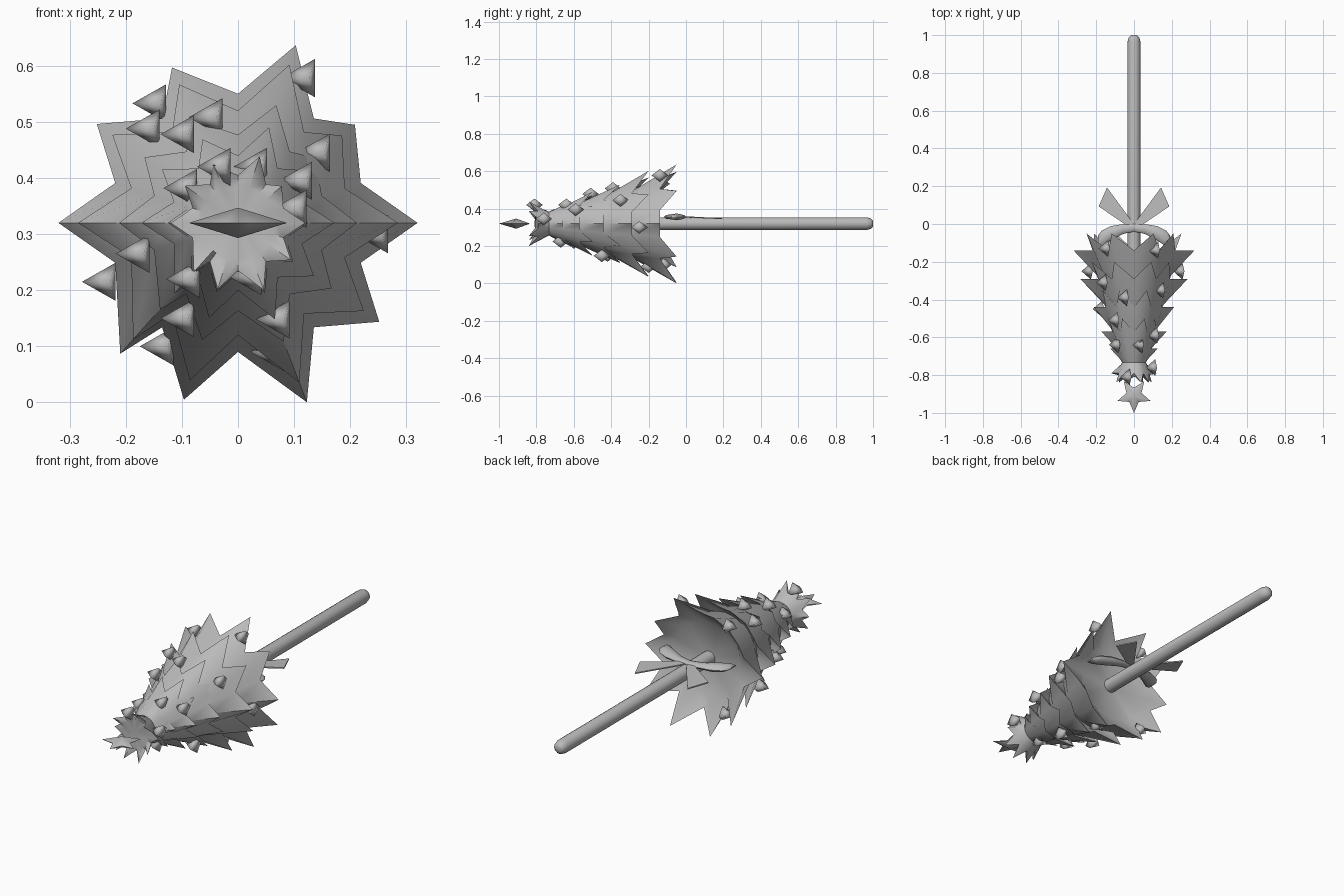
import bpy, bmesh, math
from mathutils import Vector

cube = bpy.data.objects.get("Cube")
if cube:
    bpy.data.objects.remove(cube, do_unlink=True)

AXIS_Z = 0.32
grey = bpy.data.materials.new("plain grey")
grey.use_nodes = True
grey.diffuse_color = (0.5, 0.5, 0.5, 1)
grey.node_tree.nodes["Principled BSDF"].inputs["Base Color"].default_value = (0.5, 0.5, 0.5, 1)


def finish(name, bm, smooth=35):
    bmesh.ops.recalc_face_normals(bm, faces=bm.faces)
    mesh = bpy.data.meshes.new(name)
    bm.to_mesh(mesh)
    bm.free()
    obj = bpy.data.objects.new(name, mesh)
    bpy.context.collection.objects.link(obj)
    mesh.materials.append(grey)
    bpy.ops.object.select_all(action='DESELECT')
    obj.select_set(True)
    bpy.context.view_layer.objects.active = obj
    bpy.ops.object.shade_smooth_by_angle(angle=math.radians(smooth))


def loft(name, rings, smooth=35):
    """Skin a list of closed rings; a one-point ring becomes a tip."""
    bm = bmesh.new()
    loops = [[bm.verts.new(p) for p in ring] for ring in rings]
    for a, b in zip(loops, loops[1:]):
        n = max(len(a), len(b))
        for i in range(n):
            j = (i + 1) % n
            if len(a) == 1:
                bm.faces.new((a[0], b[i], b[j]))
            elif len(b) == 1:
                bm.faces.new((a[i], b[0], a[j]))
            else:
                bm.faces.new((a[i], b[i], b[j], a[j]))
    finish(name, bm, smooth)


def around(angle, r, y):
    return (r * math.cos(angle), y, AXIS_Z + r * math.sin(angle))


# Jagged branch tiers: uneven tips alternate with valleys, hollow underneath
TIPS = [(0, 1), (40, .85), (72, 1.04), (113, .94), (145, .96),
        (180, 1), (228, .98), (253, 1.03), (291, 1.07), (325, .96)]


def tier(name, y_front, r_front, y_back, r_valley, r_tip, droop, hollow):
    front, middle, rim, inner = [], [], [], []
    for i, (deg, reach) in enumerate(TIPS):
        tip, valley = math.radians(deg), math.radians(36 * i + 18)
        y_tip = y_back + (0 if deg in (0, 180) else droop)
        mid_r = r_front + (r_valley - r_front) * 0.62
        for a, r, y in ((tip, r_tip * reach, y_tip), (valley, r_valley, y_back)):
            front.append(around(a, r_front, y_front))
            middle.append(around(a, mid_r, (y_front + y_back) / 2))
            rim.append(around(a, r, y))
            inner.append(around(a, r_valley * 0.78, y_back - hollow * 0.75))
    loft(name, [[(0, y_front, AXIS_Z)], front, middle, rim, inner,
                [(0, y_back - hollow, AXIS_Z)]], 60)


tier("branch_tier_1", -0.42, 0.12, -0.14, 0.23, 0.32, 0.09, 0.04)
tier("branch_tier_2", -0.56, 0.09, -0.29, 0.2, 0.285, 0.09, 0.04)
tier("branch_tier_3", -0.66, 0.07, -0.44, 0.157, 0.212, 0.09, 0.04)
tier("branch_tier_4", -0.74, 0.055, -0.57, 0.12, 0.172, 0.07, 0.035)
tier("branch_tier_5", -0.775, 0.042, -0.66, 0.09, 0.125, 0.05, 0.03)
# The crown opens forward around the star
tier("branch_crown", -0.70, 0.045, -0.79, 0.085, 0.12, -0.05, 0.02)

# Trunk handle with a rounded end
N = 16
profile = [(-0.19, 0.034), (0.965, 0.034), (0.988, 0.028), (1.0, 0.016)]
loft("trunk", [[(0, -0.19, AXIS_Z)]]
     + [[around(math.tau * i / N, r, y) for i in range(N)] for y, r in profile]
     + [[(0, 1.0, AXIS_Z)]], 50)

# Puffed five-pointed star at the front
star = []
for i in range(10):
    r = 0.092 if i % 2 == 0 else 0.042
    a = -math.pi / 2 + math.pi * i / 5
    star.append((r * math.cos(a), -0.908 + r * math.sin(a), AXIS_Z))
loft("star", [[(0, -0.908, AXIS_Z + 0.027)], star, [(0, -0.908, AXIS_Z - 0.027)]], 80)

# Bow: two puffed loops and two flat tails
for side, label in ((1, "left"), (-1, "right")):
    rings = []
    for t, half_y, half_z in ((0, .02, .008), (.3, .026, .012), (.65, .038, .018),
                              (.9, .042, .014), (1, .03, .004)):
        cx, cy = side * 0.19 * t, -0.02 - 0.07 * t * t
        rings.append([(cx, cy + half_y * math.cos(a), 0.356 + half_z * math.sin(a))
                      for a in (math.tau * k / 8 for k in range(8))])
    rings = [[(0, -0.02, 0.356)]] + rings + [[(side * 0.19, -0.09, 0.356)]]
    loft("bow_loop_" + label, rings, 60)

    outline = [(0, -.02), (.05, .0), (.187, .093), (.143, .193), (.015, .02)]
    top, low = ([(side * x, y, 0.356 - 0.05 * max(y, 0) + dz) for x, y in outline]
                for dz in (0.003, -0.003))
    centre = [(side * .09, .07, 0.3525 + dz) for dz in (0.003, -0.003)]
    loft("bow_tail_" + label, [[centre[0]], top, low, [centre[1]]], 20)

# Ornaments: small rounded pyramids with a diamond base, all pointing right
ORNAMENTS = [(.115, -.14, .578), (-.15, -.13, .533), (-.162, -.31, .488), (-.05, -.39, .508),
             (-.1, -.51, .478), (.142, -.35, .445), (.03, -.64, .42), (-.035, -.81, .42),
             (-.095, -.64, .382), (.11, -.59, .395), (.1, -.76, .345), (.245, -.25, .3),
             (-.18, -.45, .265), (-.24, -.25, .215), (-.09, -.6, .22), (.02, -.67, .225),
             (-.1, -.42, .15), (-.137, -.12, .1), (.07, -.45, .148), (.06, -.2, .09)]
for n, place in enumerate(ORNAMENTS):
    c = Vector(place)
    base = [c + Vector((.022 - .01 * abs(math.cos(a)), .044 * math.cos(a), .034 * math.sin(a)))
            for a in (math.tau * k / 4 for k in range(4))]
    loft(f"ornament_{n + 1}", [[c + Vector((-.038, 0, 0))], base, [c + Vector((.022, 0, 0))]], 180)
